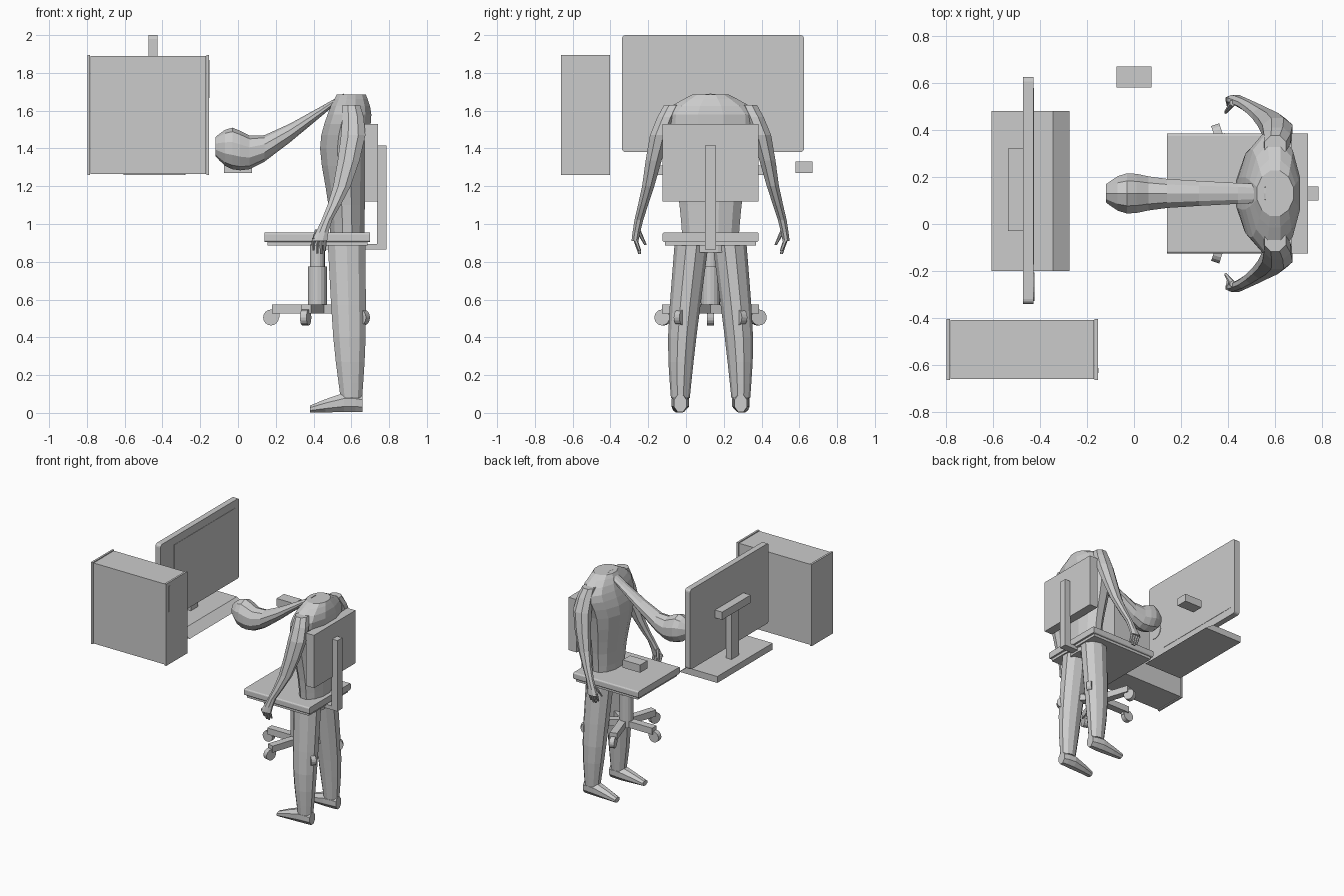
import bpy, bmesh, math
from mathutils import Matrix, Vector

old_cube = bpy.data.objects.get("Cube")
if old_cube:
    bpy.data.objects.remove(old_cube, do_unlink=True)

shade = .6
grey = bpy.data.materials.new("light_grey")
grey.use_nodes = True
grey.diffuse_color = (shade, shade, shade, 1)
grey.node_tree.nodes["Principled BSDF"].inputs["Base Color"].default_value = grey.diffuse_color

MIDDLE = .13  # plane that splits the figure and chair into halves


def finish(name, bm):
    bmesh.ops.recalc_face_normals(bm, faces=bm.faces)
    mesh = bpy.data.meshes.new(name)
    bm.to_mesh(mesh)
    bm.free()
    mesh.materials.append(grey)
    part = bpy.data.objects.new(name, mesh)
    bpy.context.collection.objects.link(part)
    return part


def box(name, centre, size, rounding=0):
    """Block whose lengthwise (x) edges may be rounded."""
    bm = bmesh.new()
    placing = Matrix.Translation(centre) @ Matrix.Diagonal(size).to_4x4()
    bmesh.ops.create_cube(bm, size=1, matrix=placing)
    if rounding:
        lengthwise = [edge for edge in bm.edges
                      if edge.verts[0].co.yz == edge.verts[1].co.yz]
        bmesh.ops.bevel(bm, geom=lengthwise, offset=rounding, segments=3,
                        affect='EDGES', profile=.5)
    return finish(name, bm)


def cylinder(name, centre, radius, length, axis='Z'):
    bm = bmesh.new()
    direction = {'X': (1, 0, 0), 'Y': (0, 1, 0), 'Z': (0, 0, 1)}[axis]
    turning = Vector(direction).to_track_quat('Z', 'Y').to_matrix().to_4x4()
    bmesh.ops.create_cone(bm, cap_ends=True, segments=16, radius1=radius, radius2=radius,
                          depth=length, matrix=Matrix.Translation(centre) @ turning)
    return finish(name, bm)


def smooth_path(keys, steps):
    """Rings eased between the key rings with a Catmull-Rom curve."""
    keys = [Vector(key) for key in keys]
    padded = [keys[0], *keys, keys[-1]]
    path = []
    for before, start, end, after in zip(padded, padded[1:], padded[2:], padded[3:]):
        for step in range(steps):
            t = step / steps
            bend = before * 2 - start * 5 + end * 4 - after
            twist = (start - end) * 3 + after - before
            path.append(start + ((end - before) * t + bend * t**2 + twist * t**3) / 2)
    return path + [keys[-1]]


def loft(name, keys, side=1, sides=8, steps=2, facing_x=False):
    """Skin key rings of x, distance from the middle, z and two radii."""
    bm = bmesh.new()
    rings = []
    for x, offset, z, first, second in smooth_path(keys, steps):
        centre = Vector((x, MIDDLE + side * offset, z))
        ring = []
        for i in range(sides):
            angle = math.tau * (i + .5) / sides
            a, b = first * math.cos(angle), second * math.sin(angle)
            ring.append(bm.verts.new(centre + Vector((0, a, b) if facing_x else (a, b, 0))))
        rings.append(ring)
    for lower, upper in zip(rings, rings[1:]):
        for i in range(sides):
            bm.faces.new((lower[i - 1], lower[i], upper[i], upper[i - 1]))
    bm.faces.new(rings[0])
    bm.faces.new(rings[-1])
    return finish(name, bm)


# Computer tower: core, raised end frames and drive slot
tower = Vector((-.475, -.533, 1.577))
tower_size = Vector((.63, .26, .635))
box("tower_core", tower, tower_size - Vector((.02, .01, .01)))
for label, side in (("back", -1), ("front", 1)):
    frame_centre = tower + Vector((side * tower_size.x / 2, 0, 0))
    box("tower_" + label + "_frame", frame_centre, (.015, tower_size.y, tower_size.z))
    if label == "front":
        box("tower_drive_slot", frame_centre + Vector((.007, -.09, .19)), (.006, .02, .2))

# Monitor: rounded panel, thin screen and dial
monitor = Vector((-.45, .143, 1.69))
box("monitor_panel", monitor, (.045, .965, .62), rounding=.02)
box("monitor_screen", monitor + Vector((.022, .06, 0)), (.006, .75, .5))
cylinder("monitor_dial", monitor + Vector((.024, -.41, -.075)), .06, .006, 'X')

# Monitor stand, with the front edge of its base sloped
box("stand_head", (-.5, .145, 1.7), (.07, .35, .06))
box("stand_post", (-.5, .145, 1.5), (.05, .09, .4))
stand_base = box("stand_base", (-.44, .14, 1.285), (.33, .68, .05))
for vert in stand_base.data.vertices:
    if vert.co.x > monitor.x and vert.co.z > 1.3:
        vert.co.x -= .07

# Mouse
box("mouse", (0, .625, 1.3), (.15, .09, .06))

# Chair seat, backrest and support
box("seat_pan", (.42, MIDDLE, .905), (.53, .48, .04))
box("seat_cushion", (.42, MIDDLE, .93), (.56, .51, .05), rounding=.01)
box("seat_back", (.705, MIDDLE, 1.325), (.07, .51, .41))
box("back_post", (.76, MIDDLE, 1.14), (.05, .06, .55))
box("back_bracket", (.6, MIDDLE, .88), (.3, .06, .03))
cylinder("column_upper", (.42, MIDDLE, .8), .04, .18)
cylinder("column_lower", (.42, MIDDLE, .65), .05, .25)

# Five spokes with casters
for i in range(5):
    turning = Matrix.Rotation(math.pi + math.tau * i / 5, 4, 'Z')
    placing = Matrix.Translation((.44, MIDDLE, .55)) @ turning
    for part in (box("chair_spoke", (.13, 0, 0), (.26, .055, .05)),
                 box("caster_fork", (.25, 0, -.03), (.06, .03, .03)),
                 cylinder("caster_wheel", (.265, 0, -.045), .042, .036, 'Y')):
        part.data.transform(placing)

# Torso, then the head drooping forward on a stretched neck
loft("torso", [(.58, 0, .85, .09, .15), (.575, 0, 1.1, .1, .17), (.56, 0, 1.4, .13, .22),
               (.59, 0, 1.58, .12, .26), (.6, 0, 1.685, .08, .1)], sides=12, steps=3)
loft("head_and_neck", [(-.12, 0, 1.41, .04, .05), (-.03, 0, 1.4, .09, .11),
                       (.14, 0, 1.4, .065, .07), (.56, 0, 1.68, .04, .01)],
     sides=10, steps=3, facing_x=True)

# Limbs, mirrored across the middle
for label, side in (("right", -1), ("left", 1)):
    loft(label + "_leg", [(.6, .16, .08, .06, .05), (.59, .15, .4, .09, .075),
                          (.575, .1, .9, .105, .09)], side, sides=10, steps=3)
    loft(label + "_foot", [(.66, .16, .05, .035, .05), (.56, .16, .055, .05, .055),
                           (.38, .17, .02, .03, .02)], side, facing_x=True)
    loft(label + "_arm", [(.6, .2, 1.63, .05, .05), (.61, .27, 1.47, .07, .055),
                          (.55, .33, 1.2, .05, .035), (.47, .38, 1.02, .03, .025),
                          (.43, .4, .91, .045, .02)], side)
    # Curled fingers and thumb
    for i in range(4):
        x = .4 + i * .02
        tip = .86 - .02 * math.sin(i)
        loft(label + "_finger", [(x, .4, .925, .011, .012), (x, .375, tip, .007, .008)],
             side, sides=6, steps=1)
    loft(label + "_thumb", [(.42, .385, .97, .014, .014), (.39, .345, .89, .007, .007)],
         side, sides=6, steps=1)
